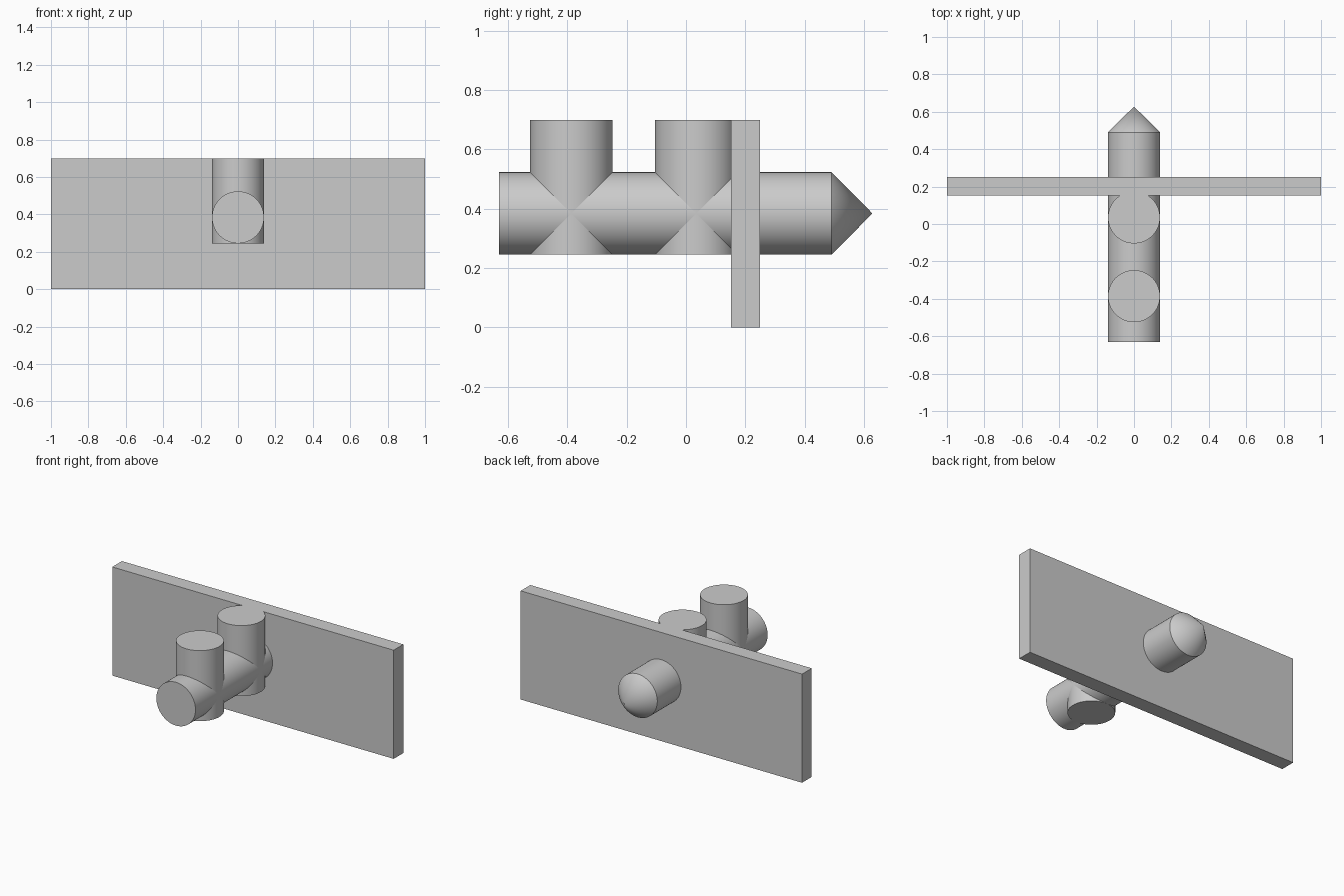
import bpy
import math

if "Cube" in bpy.data.objects:
    bpy.data.objects.remove(bpy.data.objects["Cube"], do_unlink=True)

RADIUS = 0.139
AXIS_Z = 0.384
TOP_Z = 0.698
SIDES = 96

grey = bpy.data.materials.new("plain_grey")
grey.use_nodes = True
colour = (0.6, 0.6, 0.6, 1)
grey.diffuse_color = colour
grey.node_tree.nodes["Principled BSDF"].inputs["Base Color"].default_value = colour


def finish(name, smooth=True):
    ob = bpy.context.object
    ob.name = name
    ob.data.materials.append(grey)
    if smooth:
        bpy.ops.object.shade_smooth_by_angle(angle=math.radians(30))
    return ob


def cylinder(name, length, location, rotation=(0, 0, 0)):
    bpy.ops.mesh.primitive_cylinder_add(
        vertices=SIDES, radius=RADIUS, depth=length, location=location, rotation=rotation)
    return finish(name)


# Long horizontal body running front to back
front_y, shoulder_y, tip_y = -0.63, 0.49, 0.628
cylinder("body_tube", shoulder_y - front_y,
         (0, (front_y + shoulder_y) / 2, AXIS_Z), (math.pi / 2, 0, 0))

# Pointed tip at the back
bpy.ops.mesh.primitive_cone_add(
    vertices=SIDES, radius1=RADIUS, radius2=0, depth=tip_y - shoulder_y,
    end_fill_type='NOTHING',
    location=(0, (shoulder_y + tip_y) / 2, AXIS_Z), rotation=(-math.pi / 2, 0, 0))
finish("tip_cone")

# Two upright cylinders crossing the body
bottom_z = AXIS_Z - RADIUS
for name, y in (("front_post", -0.386), ("rear_post", 0.035)):
    cylinder(name, TOP_Z - bottom_z, (0, y, (TOP_Z + bottom_z) / 2))

# Wide flat plate
bpy.ops.mesh.primitive_cube_add(size=1, location=(0, 0.201, TOP_Z / 2))
plate = bpy.context.object
plate.scale = (2, 0.098, TOP_Z)
bpy.ops.object.transform_apply(location=False, rotation=False, scale=True)
finish("wing_plate", smooth=False)
